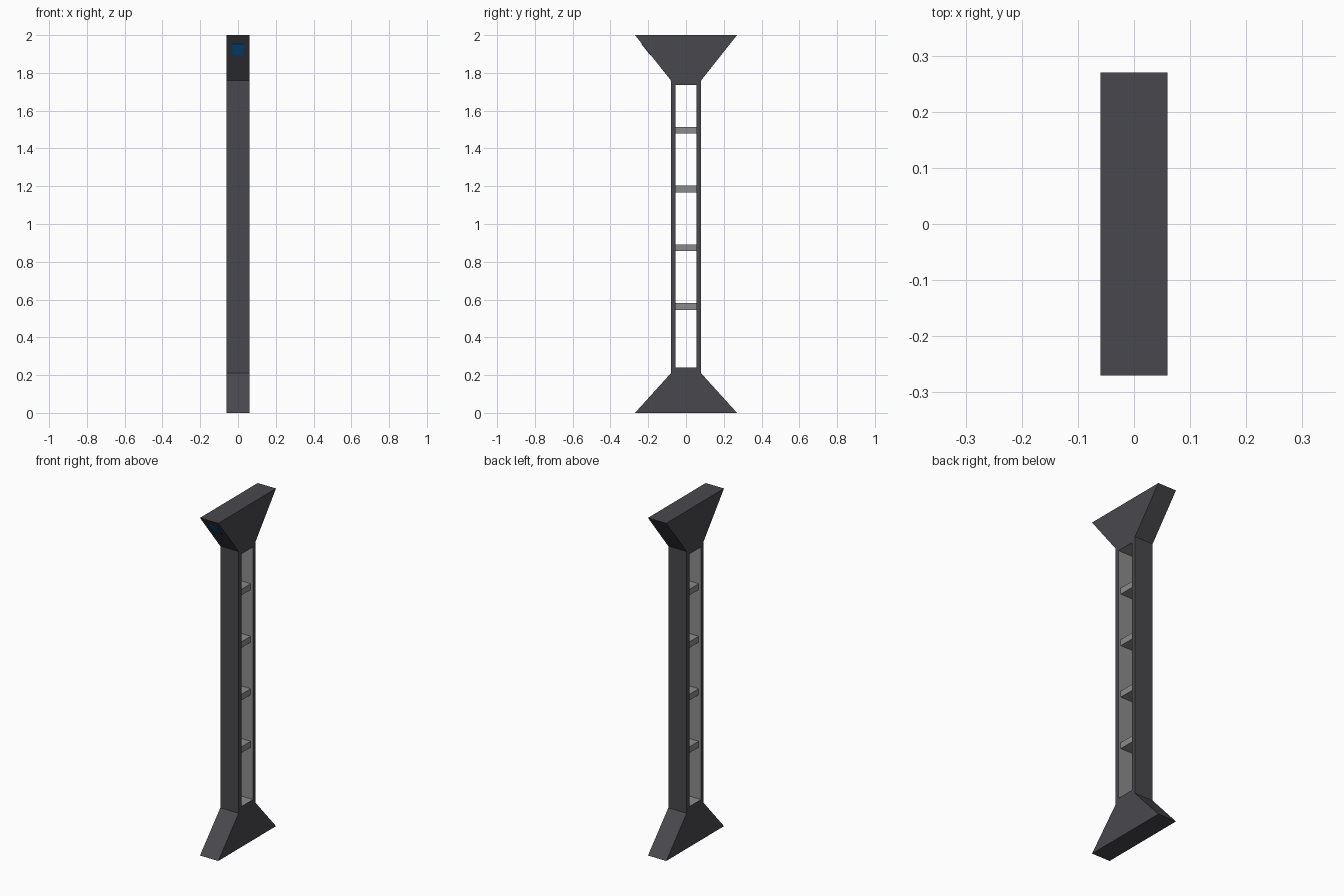
import bpy, bmesh, math
from mathutils import Matrix, Vector

if "Cube" in bpy.data.objects:
    bpy.data.objects.remove(bpy.data.objects["Cube"])


def material(name, rgb):
    m = bpy.data.materials.new(name)
    m.diffuse_color = (*rgb, 1)
    m.use_nodes = True
    m.node_tree.nodes["Principled BSDF"].inputs["Base Color"].default_value = m.diffuse_color
    return m


charcoal = material("charcoal", (0.066, 0.064, 0.073))
grey = material("mid grey", (0.26, 0.26, 0.26))
blue = material("blue", (0.003, 0.13, 0.43))


def add_object(name, bm, mats):
    bmesh.ops.recalc_face_normals(bm, faces=bm.faces)
    me = bpy.data.meshes.new(name)
    bm.to_mesh(me)
    bm.free()
    for m in mats:
        me.materials.append(m)
    ob = bpy.data.objects.new(name, me)
    bpy.context.collection.objects.link(ob)
    return ob


def box(name, size, matrix, mat):
    bm = bmesh.new()
    bmesh.ops.create_cube(bm, size=1, matrix=matrix @ Matrix.Diagonal((*size, 1)))
    return add_object(name, bm, [mat])


HALF = 0.06
# Flared outline and window opening as (y, z)
outer = [(-0.27, 0), (0.27, 0), (0.08, 0.21), (0.08, 1.76),
         (0.27, 2), (-0.27, 2), (-0.08, 1.76), (-0.08, 0.21)]
inner = [(-0.055, 0.24), (0.055, 0.24), (0.055, 1.735), (-0.055, 1.735)]

# Frame: two side faces joined by outer walls and grey inner walls
bm = bmesh.new()
layers = [[bm.verts.new((x, y, z)) for y, z in outer + inner] for x in (-HALF, HALF)]
panels = [(0, 1, 2, 9, 8, 7), (2, 3, 10, 9), (3, 4, 5, 6, 11, 10), (6, 7, 8, 11)]
for layer in layers:
    for p in panels:
        bm.faces.new([layer[i] for i in p])
for start, count, mat in ((0, 8, 0), (8, 4, 1)):
    for i in range(count):
        a, b = start + i, start + (i + 1) % count
        f = bm.faces.new([layers[0][a], layers[0][b], layers[1][b], layers[1][a]])
        f.material_index = mat
add_object("frame", bm, [charcoal, grey])

# Cross rungs inside the opening
for i in range(4):
    box(f"rung_{i + 1}", (0.09, 0.112, 0.036),
        Matrix.Translation((0, 0, 0.563 + i * 0.311)), grey)

# Small blue plate on the upper front slope
z = 1.925
y = -0.27 + (2 - z) * 0.19 / 0.24
tilt = math.atan2(0.19, 0.24)
box("blue_plate", (0.06, 0.006, 0.06 / math.cos(tilt)),
    Matrix.Translation(Vector((0, y, z))) @ Matrix.Rotation(tilt, 4, 'X'), blue)
